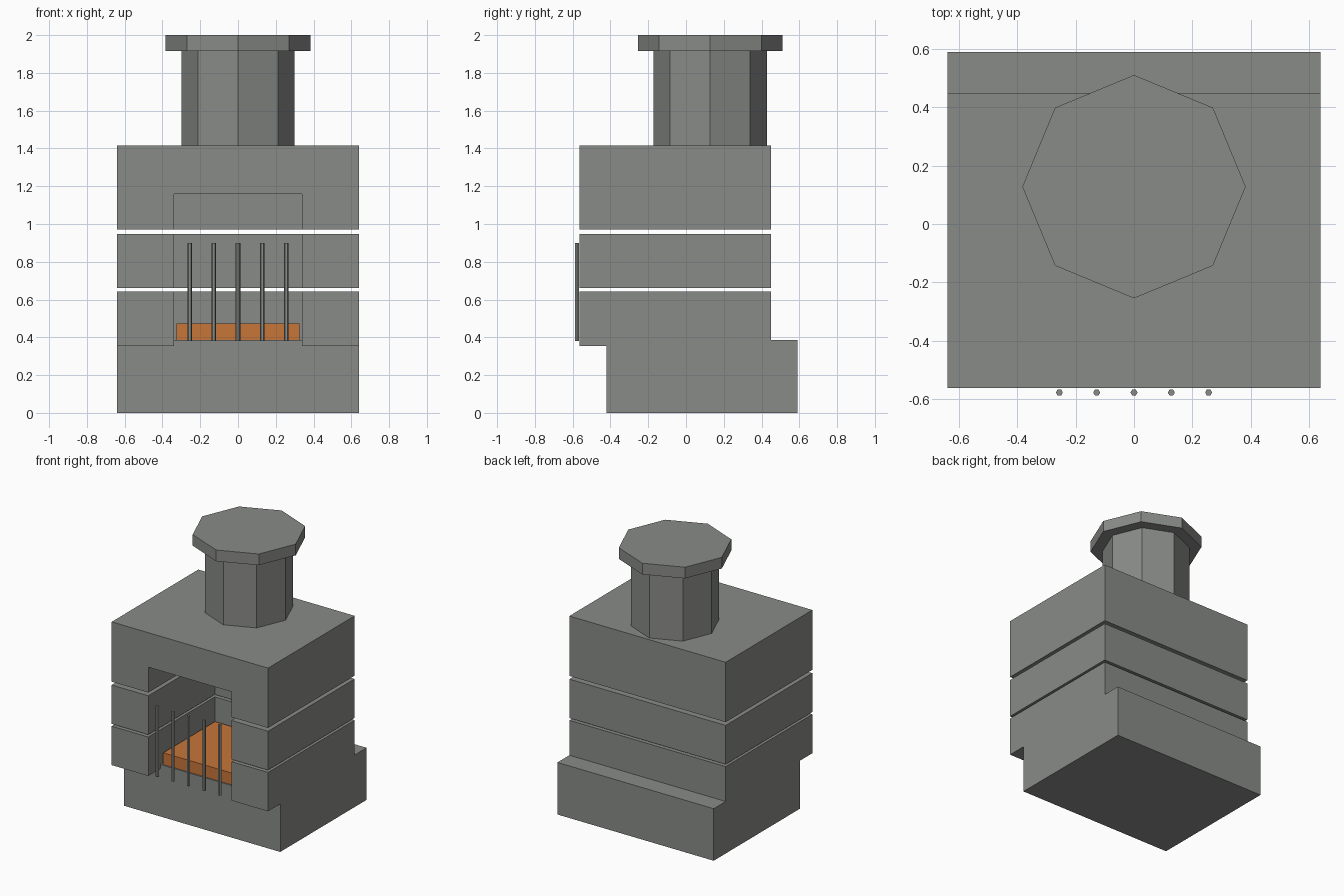
import bpy
import bmesh
from math import pi
from mathutils import Matrix, Vector

if "Cube" in bpy.data.objects:
    bpy.data.objects.remove(bpy.data.objects["Cube"], do_unlink=True)


def make_material(name, rgb):
    mat = bpy.data.materials.new(name)
    mat.use_nodes = True
    mat.diffuse_color = (*rgb, 1)
    mat.node_tree.nodes["Principled BSDF"].inputs["Base Color"].default_value = (*rgb, 1)
    return mat


STONE = make_material("stone grey", (0.25, 0.26, 0.245))
EMBER = make_material("ember orange", (0.58, 0.18, 0.042))


def finish(name, bm, mat):
    mesh = bpy.data.meshes.new(name)
    bm.to_mesh(mesh)
    bm.free()
    mesh.materials.append(mat)
    obj = bpy.data.objects.new(name, mesh)
    bpy.context.collection.objects.link(obj)
    return obj


def box(name, half_width, y, z, mat=STONE):
    """Box centred on x, spanning the given y and z ranges."""
    size = Vector((2 * half_width, y[1] - y[0], z[1] - z[0]))
    centre = Vector((0, sum(y) / 2, sum(z) / 2))
    bm = bmesh.new()
    bmesh.ops.create_cube(bm, size=1, matrix=Matrix.Translation(centre) @ Matrix.Diagonal((*size, 1)))
    return finish(name, bm, mat)


def prism(name, sides, radius, x, y, z, turn=0):
    """Upright regular prism spanning the z range."""
    place = Matrix.Translation((x, y, sum(z) / 2)) @ Matrix.Rotation(turn, 4, "Z")
    bm = bmesh.new()
    bmesh.ops.create_cone(bm, cap_ends=True, segments=sides, radius1=radius,
                          radius2=radius, depth=z[1] - z[0], matrix=place)
    return finish(name, bm, STONE)


# Plinth, set back from the front
box("base", 0.64, (-0.42, 0.59), (0, 0.385))

# Three wall courses with open joints between them, all cut by the hearth opening
cutter = box("hearth_cutter", 0.34, (-0.8, 0.215), (0.2, 1.16))
courses = {"lower_wall": (0.355, 0.643), "middle_wall": (0.66, 0.948), "upper_wall": (0.972, 1.415)}
for name, z in courses.items():
    wall = box(name, 0.64, (-0.563, 0.45), z)
    cut = wall.modifiers.new("hearth", "BOOLEAN")
    cut.operation = "DIFFERENCE"
    cut.solver = "EXACT"
    cut.object = cutter
    bpy.context.view_layer.objects.active = wall
    bpy.ops.object.modifier_apply(modifier=cut.name)
bpy.data.objects.remove(cutter, do_unlink=True)

# Glowing fire bed
box("fire_bed", 0.325, (-0.41, 0.195), (0.38, 0.472), EMBER)

# Grate bars in front of the opening
for i in range(-2, 3):
    prism(f"grate_bar_{i + 3}", 6, 0.012, i * 0.128, -0.578, (0.38, 0.9), pi / 6)

# Octagonal chimney and cap
prism("chimney", 8, 0.3, 0, 0.128, (1.41, 1.917))
prism("chimney_cap", 8, 0.383, 0, 0.128, (1.917, 2))
